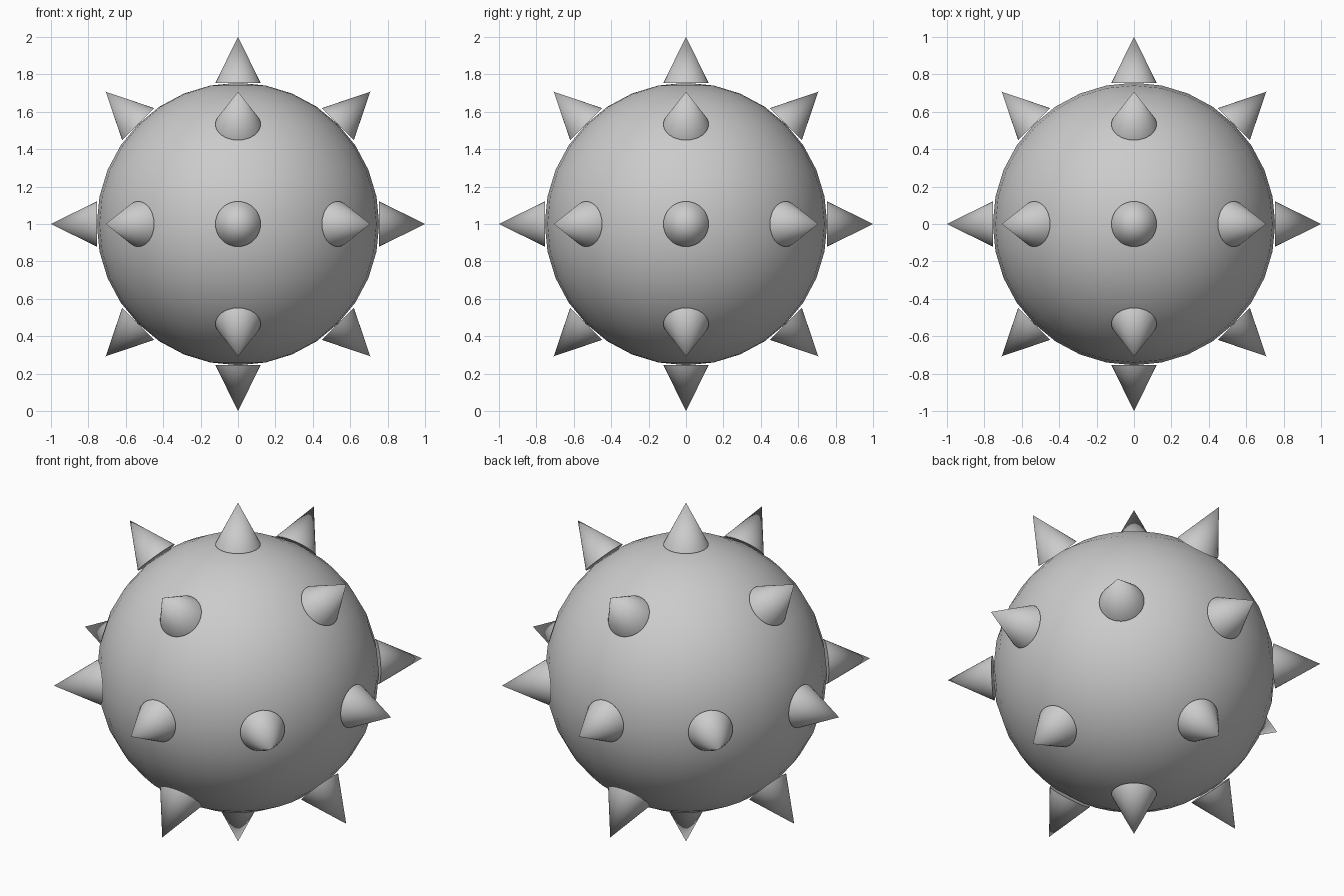
import bpy
from itertools import product
from math import radians
from mathutils import Vector

if "Cube" in bpy.data.objects:
    bpy.data.objects.remove(bpy.data.objects["Cube"])

CENTRE = Vector((0, 0, 1))
R = 0.755       # ball radius
SPIKE_R = 0.121


def smooth(obj, angle):
    bpy.ops.object.select_all(action='DESELECT')
    obj.select_set(True)
    bpy.context.view_layer.objects.active = obj
    bpy.ops.object.shade_smooth_by_angle(angle=radians(angle))


# Round body
bpy.ops.mesh.primitive_uv_sphere_add(segments=32, ring_count=16, radius=R, location=CENTRE)
ball = bpy.context.object
ball.name = "ball"
smooth(ball, 40)

# Spikes along the 6 axes and the 12 diagonals between pairs of axes
directions = [Vector(d).normalized() for d in product((-1, 0, 1), repeat=3)
              if sum(map(abs, d)) in (1, 2)]
for i, d in enumerate(directions):
    bpy.ops.mesh.primitive_cone_add(
        vertices=32, radius1=SPIKE_R, radius2=0, depth=1 - R,
        location=CENTRE + d * (1 + R) / 2,
        rotation=d.to_track_quat('Z', 'Y').to_euler())
    spike = bpy.context.object
    spike.name = f"spike_{i + 1}"
    smooth(spike, 40)
